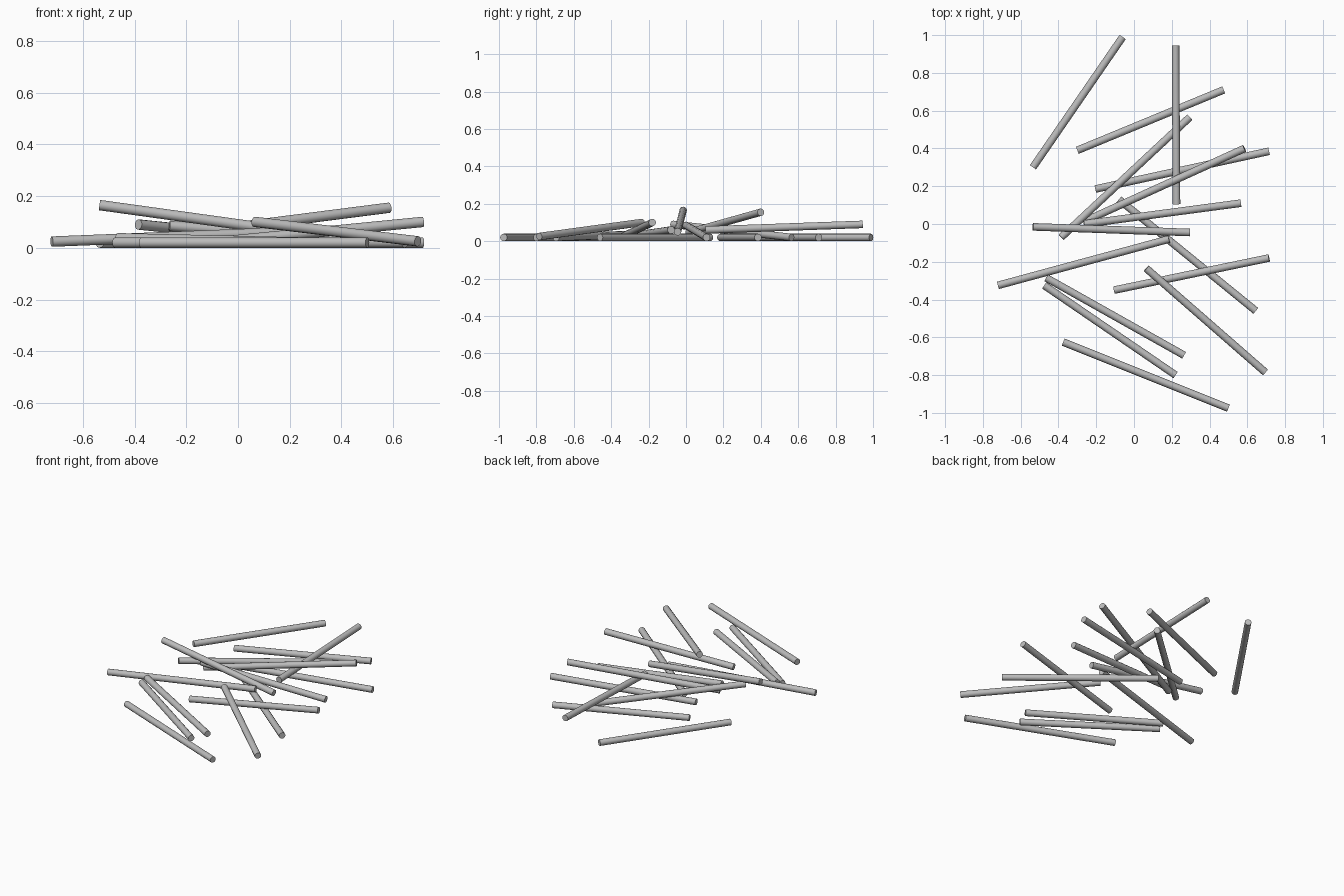
import bpy
from mathutils import Vector

cube = bpy.data.objects.get("Cube")
if cube:
    bpy.data.objects.remove(cube, do_unlink=True)

RADIUS = 0.02
SIDES = 12
LOW = RADIUS  # axis height of an end resting on the ground

grey = bpy.data.materials.new("plain_grey")
grey.use_nodes = True
grey.diffuse_color = (0.5, 0.5, 0.5, 1)
grey.node_tree.nodes["Principled BSDF"].inputs["Base Color"].default_value = grey.diffuse_color


def rod(name, start, end):
    """Round straight rod between two axis points."""
    a, b = Vector(start), Vector(end)
    axis = b - a
    bpy.ops.mesh.primitive_cylinder_add(vertices=SIDES, radius=RADIUS,
                                        depth=axis.length, location=(a + b) / 2)
    obj = bpy.context.object
    obj.name = name
    obj.rotation_euler = axis.to_track_quat('Z', 'Y').to_euler()
    obj.data.materials.append(grey)
    bpy.ops.object.shade_smooth_by_angle(angle=0.7)


# Rods lying flat on the ground
rod("back_left_rod", (-0.535, 0.30, LOW), (-0.06, 0.99, LOW))
rod("back_cross_rod", (-0.30, 0.39, LOW), (0.475, 0.71, LOW))
rod("middle_back_rod", (-0.205, 0.185, LOW), (0.715, 0.385, LOW))
rod("middle_diagonal_rod", (-0.08, 0.13, LOW), (0.645, -0.46, LOW))
rod("front_inner_rod", (-0.475, -0.325, LOW), (0.22, -0.80, LOW))
rod("front_rod", (-0.375, -0.625, LOW), (0.50, -0.975, LOW))

# Rods leaning on the others
rod("back_leaning_rod", (0.22, 0.945, 0.09), (0.225, 0.105, 0.06))
rod("diagonal_leaning_rod", (-0.385, -0.07, 0.09), (0.295, 0.565, LOW))
rod("raised_end_rod", (-0.26, 0.015, 0.047), (0.585, 0.40, 0.155))
rod("centre_rod", (-0.265, 0.0, 0.085), (0.565, 0.11, LOW))
rod("top_rod", (-0.535, -0.015, 0.165), (0.295, -0.045, 0.05))
rod("side_rod", (-0.72, -0.325, 0.024), (0.185, -0.08, 0.06))
rod("right_leaning_rod", (-0.105, -0.35, LOW), (0.715, -0.18, 0.10))
rod("front_leaning_rod", (0.065, -0.235, 0.10), (0.695, -0.785, 0.025))
rod("front_outer_rod", (-0.465, -0.285, 0.037), (0.265, -0.695, LOW))
